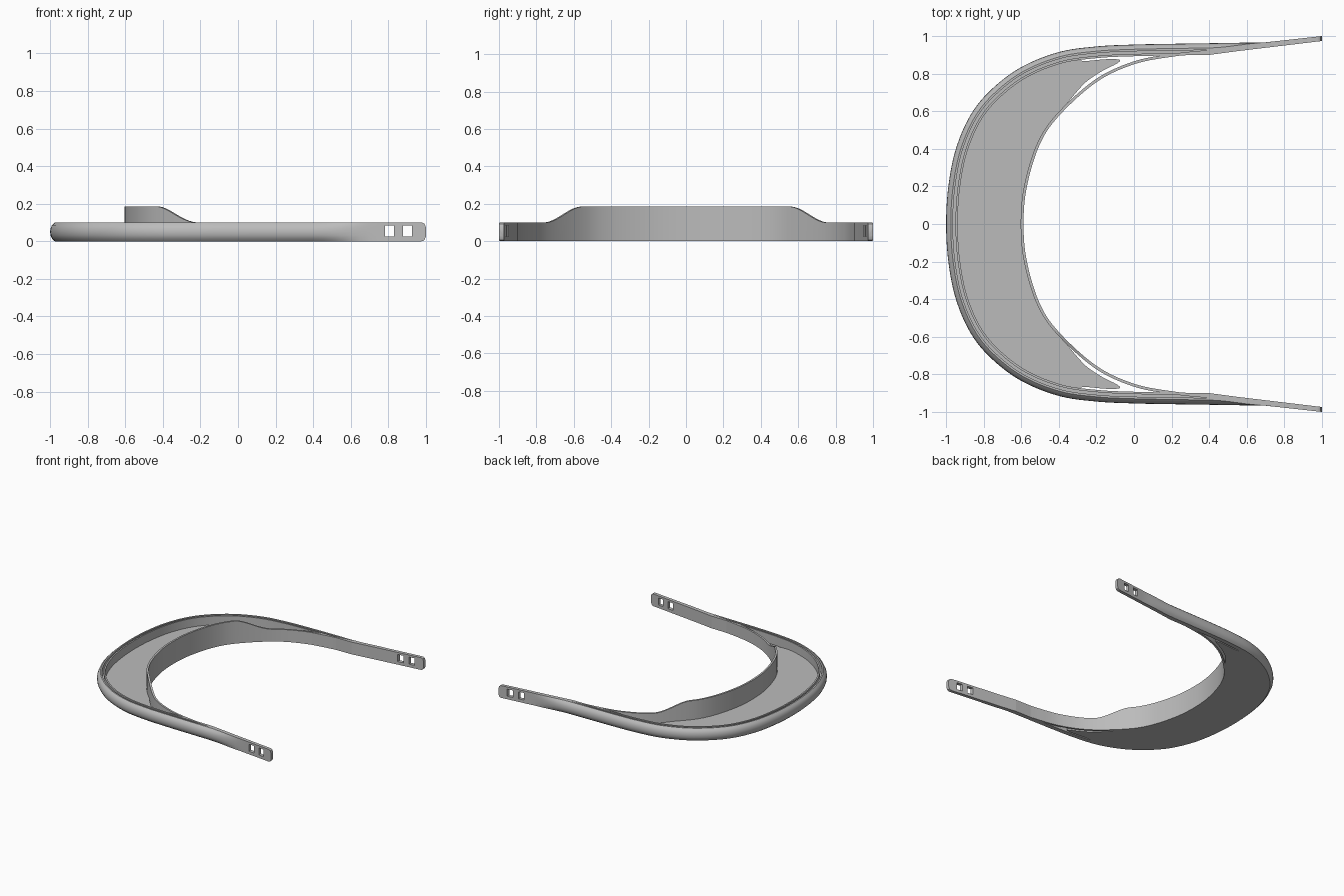
import bpy, bmesh, math
from mathutils import Vector

cube = bpy.data.objects.get("Cube")
if cube:
    bpy.data.objects.remove(cube, do_unlink=True)

grey = bpy.data.materials.new("matte_grey")
grey.use_nodes = True
colour = (0.5, 0.5, 0.5, 1)
grey.diffuse_color = colour
grey.node_tree.nodes["Principled BSDF"].inputs["Base Color"].default_value = colour

HEIGHT = 0.1
FLOOR = 0.03


def clamp(v):
    return max(0.0, min(1.0, v))


def smooth(v):
    v = clamp(v)
    return v * v * (3 - 2 * v)


def path(half, steps=10):
    """Smooth curve through the half profile and its mirror image in y."""
    pts = [Vector((x, -y)) for x, y in reversed(half[1:])] + [Vector(p) for p in half]
    pts = [2 * pts[0] - pts[1]] + pts + [2 * pts[-1] - pts[-2]]
    out = []
    for a, b, c, d in zip(pts, pts[1:], pts[2:], pts[3:]):
        for k in range(steps):
            t = k / steps
            out.append(0.5 * (2 * b + (c - a) * t + (2 * a - 5 * b + 4 * c - d) * t ** 2
                              + (3 * b - a - 3 * c + d) * t ** 3))
    return out + [pts[-2]]


def offset(pts, dist):
    """Move points sideways, towards the inside of the curve."""
    out = []
    for i, p in enumerate(pts):
        t = (pts[min(i + 1, len(pts) - 1)] - pts[max(i - 1, 0)]).normalized()
        d = dist(p) if callable(dist) else dist
        out.append(p + Vector((t.y, -t.x)) * d)
    return out


def resample(pts, count):
    """Evenly spaced points along a polyline."""
    lengths = [0.0]
    for a, b in zip(pts, pts[1:]):
        lengths.append(lengths[-1] + (b - a).length)
    out, j = [], 0
    for k in range(count):
        s = lengths[-1] * k / (count - 1)
        while j < len(pts) - 2 and lengths[j + 1] < s:
            j += 1
        f = clamp((s - lengths[j]) / (lengths[j + 1] - lengths[j]))
        out.append(pts[j].lerp(pts[j + 1], f))
    return out


def loft(name, rings):
    """Closed solid through a row of matching cross-sections."""
    bm = bmesh.new()
    rows = [[bm.verts.new(p) for p in ring] for ring in rings]
    n = len(rows[0])
    for a, b in zip(rows, rows[1:]):
        for i in range(n):
            j = (i + 1) % n
            bm.faces.new((a[i], a[j], b[j], b[i]))
    bm.faces.new(rows[0])
    bm.faces.new(rows[-1])
    bmesh.ops.recalc_face_normals(bm, faces=bm.faces)
    mesh = bpy.data.meshes.new(name)
    bm.to_mesh(mesh)
    bm.free()
    obj = bpy.data.objects.new(name, mesh)
    bpy.context.collection.objects.link(obj)
    mesh.materials.append(grey)
    return obj


def activate(obj):
    bpy.ops.object.select_all(action="DESELECT")
    obj.select_set(True)
    bpy.context.view_layer.objects.active = obj


def finish(obj):
    activate(obj)
    bpy.ops.object.shade_smooth_by_angle(angle=math.radians(32))


# Outer rim: rounded outside, with a narrow slot in its top
outer = path([(-1, 0), (-.988, .2), (-.948, .4), (-.87, .58), (-.76, .715), (-.6, .835),
              (-.4, .915), (-.2, .945), (0, .955), (.2, .959), (.4, .962)])
bulge = [(.025, 0), (.01, .014), (.002, .032), (0, .05), (.002, .068), (.01, .086), (.025, HEIGHT)]
slot = [(.036, HEIGHT), (.036, FLOOR), (.05, FLOOR), (.05, HEIGHT), (.062, HEIGHT), (.062, 0)]
columns = [(offset(outer, d), z) for d, z in bulge + slot]
finish(loft("outer_rim", [[(c[i].x, c[i].y, z) for c, z in columns] for i in range(len(outer))]))

# Forehead band: thin wall, raised in the middle
inner = path([(-.588, 0), (-.57, .2), (-.503, .42), (-.4, .575), (-.2, .755), (0, .85),
              (.2, .89), (.4, .911), (.55, .921)])
back = offset(inner, -.015)
rings = []
for p, q in zip(inner, back):
    top = .185 - (.185 - HEIGHT) * smooth((abs(p.y) - .55) / .2)
    rings.append([(p.x, p.y, 0), (p.x, p.y, top), (q.x, q.y, top), (q.x, q.y, 0)])
finish(loft("forehead_band", rings))

# Floor plate: crescent whose rounded tips stand clear of the rim and band
TIP = -.07
edge_out = offset(outer, lambda p: .055 + .017 * clamp((p.x + .36) / .1))
edge_in = offset(inner, lambda p: -.008 - .026 * clamp((p.x + .38) / .14))
count = 121
edges = [resample([p for p in e if p.x < TIP], count) for e in (edge_out, edge_in)]
rings = []
for i, (p, q) in enumerate(zip(*edges)):
    end = min(i, count - 1 - i)
    u = clamp(1 - end / 2)
    squeeze = max(.4, math.sqrt(1 - u * u))
    mid = (p + q) / 2
    p, q = mid + (p - mid) * squeeze, mid + (q - mid) * squeeze
    rings.append([(p.x, p.y, 0), (p.x, p.y, FLOOR), (q.x, q.y, FLOOR), (q.x, q.y, 0)])
finish(loft("floor_plate", rings))


# Arms: the bulge fades into a flat strap with two holes
def along(x, table):
    for (x0, y0), (x1, y1) in zip(table, table[1:]):
        if x <= x1:
            break
    return y0 + (y1 - y0) * (x - x0) / (x1 - x0)


stations = [.4 + .05 * k for k in range(12)] + [.975, .985, .993, 1]
for side, label in ((1, "left"), (-1, "right")):
    rings = []
    for x in stations:
        y_out = along(x, [(.4, .962), (.7, .967), (1, 1)])
        y_in = along(x, [(.4, .9), (.55, .92), (1, .974)])
        fade = 1 - smooth((x - .4) / .32)
        r = clamp((x - .975) / .025)
        corner = .025 * (1 - math.sqrt(1 - r * r))
        ring = [(x, side * (y_out - d * fade), corner + z * (1 - 2 * corner / HEIGHT))
                for d, z in bulge]
        rings.append(ring + [(x, side * y_in, HEIGHT - corner), (x, side * y_in, corner)])
    arm = loft(label + "_arm", rings)
    for x in (.807, .903):
        bpy.ops.mesh.primitive_cube_add(size=1, location=(x, side * .98, .054))
        cutter = bpy.context.object
        cutter.name = "hole_cutter"
        cutter.scale = (.047, .2, .058)
        cutter.hide_render = True
        cut = arm.modifiers.new("hole", "BOOLEAN")
        cut.operation = "DIFFERENCE"
        cut.solver = "EXACT"
        cut.object = cutter
        activate(arm)
        bpy.ops.object.modifier_apply(modifier=cut.name)
        bpy.data.objects.remove(cutter, do_unlink=True)
    finish(arm)
